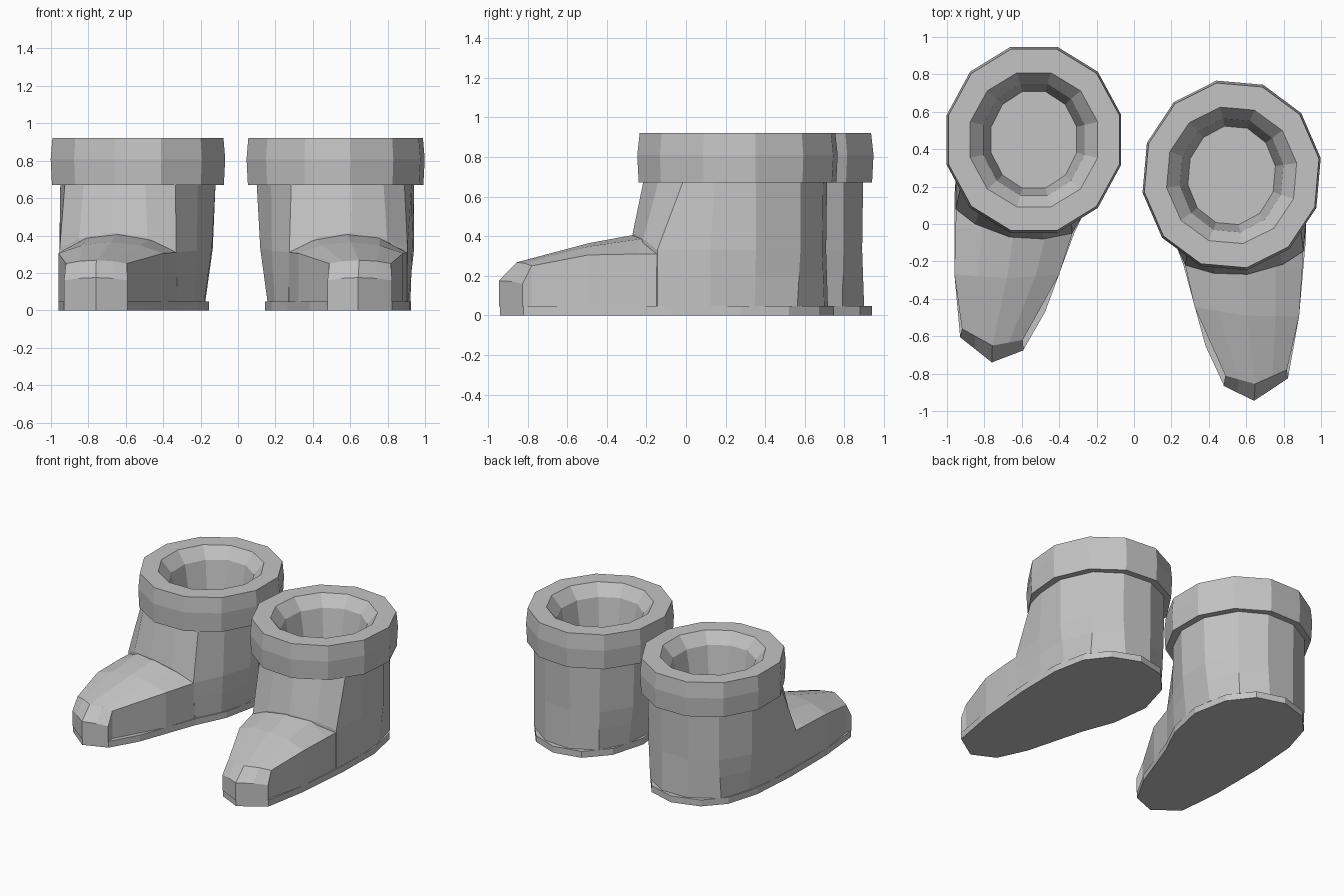
import bpy, bmesh, math
from mathutils import Matrix, Vector

if "Cube" in bpy.data.objects:
    bpy.data.objects.remove(bpy.data.objects["Cube"])

grey = bpy.data.materials.new("soft grey")
grey.diffuse_color = (0.55, 0.55, 0.55, 1)
grey.use_nodes = True
grey.node_tree.nodes["Principled BSDF"].inputs["Base Color"].default_value = grey.diffuse_color


def ellipse(rx, ry, z, offset=0.0, n=12):
    """Ring of n points around the ankle axis."""
    angles = [math.radians(offset + 360 * i / n) for i in range(n)]
    return [(rx * math.cos(a), ry * math.sin(a), z) for a in angles]


def loft(bm, rings):
    """Join closed rings of equal length with quads."""
    rows = [[bm.verts.new(p) for p in ring] for ring in rings]
    for a, b in zip(rows, rows[1:]):
        for i in range(len(a)):
            j = (i + 1) % len(a)
            bm.faces.new((a[i], a[j], b[j], b[i]))
    return rows


def finish(bm, name, matrix):
    bmesh.ops.recalc_face_normals(bm, faces=bm.faces)
    bmesh.ops.transform(bm, matrix=matrix, verts=bm.verts)
    if matrix.determinant() < 0:
        bmesh.ops.reverse_faces(bm, faces=bm.faces)
    mesh = bpy.data.meshes.new(name)
    bm.to_mesh(mesh)
    bm.free()
    mesh.materials.append(grey)
    bpy.context.collection.objects.link(bpy.data.objects.new(name, mesh))


# Sole outline, clockwise from the outer toe corner
SOLE = [(-0.395, -1.05), (-0.425, -0.72), (-0.425, -0.3), (-0.40, 0.05),
        (-0.33, 0.29), (-0.2, 0.43), (0, 0.49), (0.2, 0.43), (0.33, 0.26),
        (0.38, 0), (0.32, -0.28), (0.215, -0.5), (0.06, -0.92),
        (-0.055, -1.12), (-0.225, -1.185)]

# Shaft columns: top x, y; ankle x, y, z; base x, y
SHAFT = [(0.2, -0.435, 0.205, -0.50, 0.31, 0.21, -0.49),
         (0.04, -0.47, 0.05, -0.53, 0.39, 0.05, -0.5),
         (-0.13, -0.465, -0.13, -0.52, 0.415, -0.13, -0.5),
         (-0.29, -0.375, -0.315, -0.45, 0.385, -0.315, -0.45),
         (-0.39, -0.24, -0.418, -0.37, 0.33, -0.42, -0.37),
         (-0.415, -0.08, -0.42, -0.1, 0.33, -0.41, -0.1),
         (-0.41, 0.13, -0.41, 0.13, 0.33, -0.375, 0.12),
         (-0.29, 0.345, -0.29, 0.345, 0.33, -0.3, 0.33),
         (-0.11, 0.445, -0.11, 0.44, 0.33, -0.1, 0.45),
         (0.11, 0.445, 0.11, 0.44, 0.33, 0.1, 0.45),
         (0.29, 0.345, 0.285, 0.345, 0.33, 0.275, 0.34),
         (0.41, 0.13, 0.4, 0.13, 0.33, 0.36, 0.13),
         (0.415, -0.1, 0.395, -0.11, 0.33, 0.355, -0.12),
         (0.32, -0.3, 0.315, -0.31, 0.32, 0.3, -0.31)]

# Foot sections: y, outer x, inner x, edge height, crown height, forward bulge, skew
FOOT = [(-0.2, -0.405, 0.30, 0.31, 0.42, 0, 0),
        (-0.47, -0.42, 0.215, 0.31, 0.415, 0, 0),
        (-0.72, -0.425, 0.135, 0.305, 0.365, 0.02, 0),
        (-1.04, -0.385, -0.06, 0.25, 0.268, 0.06, 0.03),
        (-1.09, -0.395, -0.055, 0.16, 0.175, 0.1, 0.035)]


def foot_section(y, x0, x1, edge, crown, bulge, skew):
    top, bottom = [], []
    for u, rise in ((-1, 0), (-0.55, 0.72), (0, 1), (0.55, 0.72), (1, 0)):
        x = (x0 + x1) / 2 + u * (x1 - x0) / 2
        py = y - bulge * (1 - abs(u)) - skew * u
        top.append((x, py, edge + rise * (crown - edge)))
        bottom.append((x, py, 0.045))
    return top + bottom[::-1]


def boot(side, matrix):
    # Thin sole
    bm = bmesh.new()
    rows = loft(bm, [[(x, y, z) for x, y in SOLE] for z in (0, 0.047)])
    for row in rows:
        bm.faces.new(row)
    finish(bm, side + "_sole", matrix)

    # Foot and toe
    bm = bmesh.new()
    rows = loft(bm, [foot_section(*s) for s in FOOT])
    for row in (rows[0], rows[-1]):
        for i in range(4):
            bm.faces.new((row[i], row[i + 1], row[8 - i], row[9 - i]))
    finish(bm, side + "_foot", matrix)

    # Heel and ankle shaft
    bm = bmesh.new()
    base = [Vector((c[5], c[6], 0.045)) for c in SHAFT]
    ankle = [Vector(c[2:5]) for c in SHAFT]
    top = [Vector((c[0], c[1], 0.68)) for c in SHAFT]
    heel = [b.lerp(a, 0.55) for a, b in zip(ankle, base)]
    rows = loft(bm, [base, heel, ankle, top])
    bm.faces.new(rows[0])
    finish(bm, side + "_shaft", matrix)

    # Thick cuff with a sunken opening
    bm = bmesh.new()
    profile = [(0.8, 0.8, 0.67), (0.985, 0.985, 0.67), (1, 1, 0.81),
               (0.98, 0.975, 0.922), (0.73, 0.72, 0.922),
               (0.58, 0.6, 0.84), (0.49, 0.52, 0.62)]
    rows = loft(bm, [ellipse(0.483 * sx, 0.515 * sy, z, 15) for sx, sy, z in profile])
    bm.faces.new(rows[-1])
    finish(bm, side + "_cuff", matrix)


boot("left", Matrix.Translation((-0.535, 0.45, 0)))
boot("right", Matrix.Translation((0.522, 0.26, 0))
     @ Matrix.Rotation(math.radians(-5), 4, 'Z')
     @ Matrix.Diagonal((-1, 1, 1, 1)))
